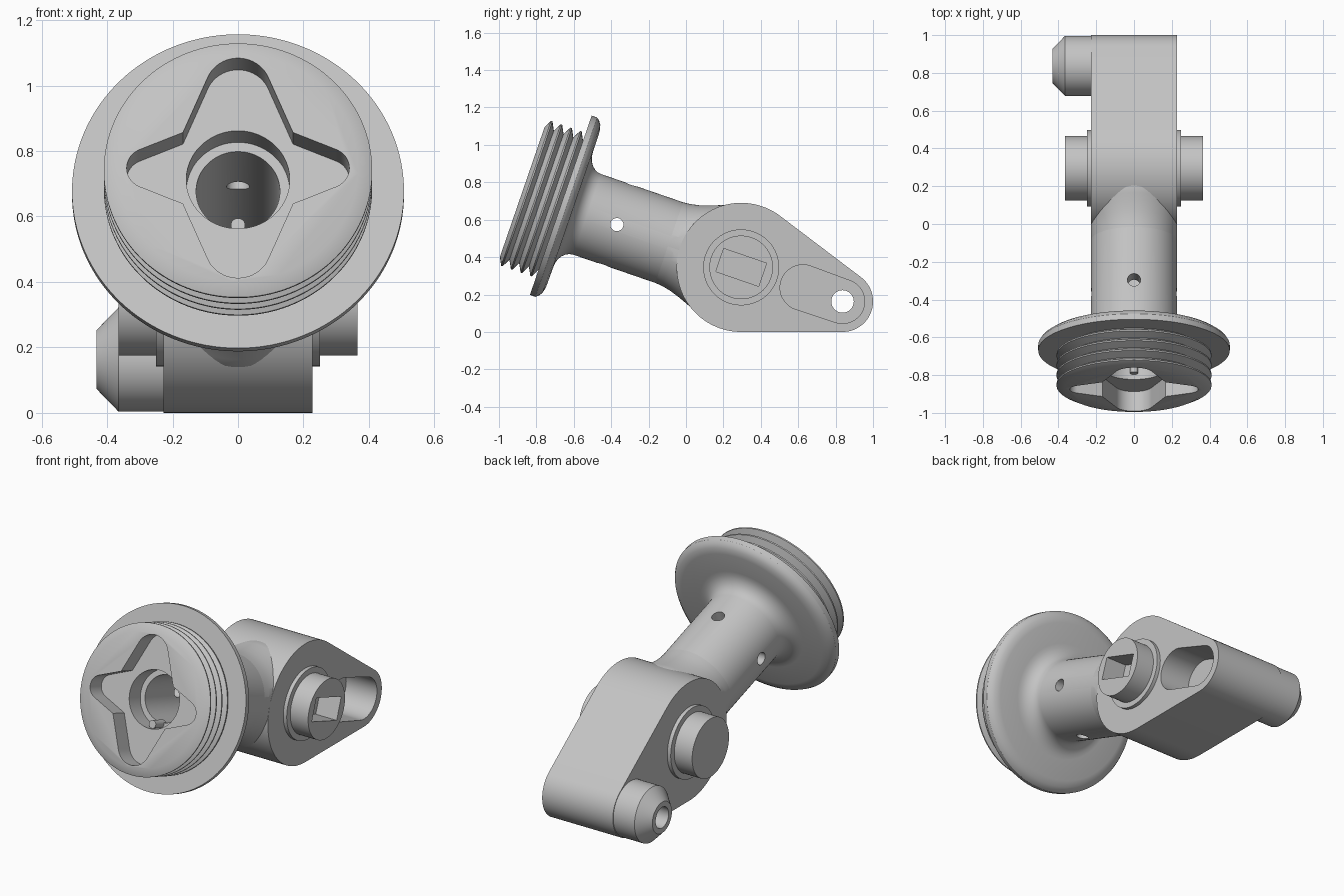
import bpy, bmesh
from math import sin, cos, radians, pi
from mathutils import Matrix, Vector

if "Cube" in bpy.data.objects:
    bpy.data.objects.remove(bpy.data.objects["Cube"], do_unlink=True)

grey = bpy.data.materials.new("plain grey")
grey.use_nodes = True
grey.diffuse_color = (0.55, 0.55, 0.55, 1)
grey.node_tree.nodes["Principled BSDF"].inputs["Base Color"].default_value = (0.55, 0.55, 0.55, 1)

TILT = radians(19)
HALF = 0.228                                  # half width of body, radius of neck
X = Vector((1, 0, 0))
UP = Vector((0, sin(TILT), cos(TILT)))        # square to the neck axis
PIVOT = Vector((0, 0.295, 0.345))
EYE = Vector((0, 0.837, 0.163))


def frame(origin, x, y):
    """Matrix with the given local x and y axes."""
    m = Matrix((x, y, x.cross(y))).transposed().to_4x4()
    m.translation = origin
    return m


NECK = frame(PIVOT, X, UP)                    # local z runs out along the neck
SIDE = frame(Vector(), Vector((0, 1, 0)), Vector((0, 0, 1)))   # local z is world x


def loft(name, rings, matrix):
    """Closed solid through rings of equal point count."""
    bm = bmesh.new()
    loops = [[bm.verts.new(matrix @ Vector(p)) for p in ring] for ring in rings]
    n = len(loops[0])
    for a, b in zip(loops, loops[1:]):
        for i in range(n):
            j = (i + 1) % n
            bm.faces.new((a[i], a[j], b[j], b[i]))
    bm.faces.new(loops[0][::-1])
    bm.faces.new(loops[-1])
    bmesh.ops.recalc_face_normals(bm, faces=bm.faces)
    mesh = bpy.data.meshes.new(name)
    bm.to_mesh(mesh)
    bm.free()
    mesh.materials.append(grey)
    ob = bpy.data.objects.new(name, mesh)
    bpy.context.collection.objects.link(ob)
    return ob


def lathe(name, profile, matrix, n=96):
    """Profile of (height, radius) spun round local z."""
    return loft(name, [[(r * cos(2 * pi * i / n), r * sin(2 * pi * i / n), z)
                        for i in range(n)] for z, r in profile], matrix)


def prism(name, outline, z0, z1, matrix):
    return loft(name, [[(x, y, z) for x, y in outline] for z in (z0, z1)], matrix)


def hull(circles, n=128):
    """Outline wrapped round circles given as (x, y, radius)."""
    points = []
    for i in range(n):
        u, v = cos(2 * pi * i / n), sin(2 * pi * i / n)
        x, y, r = max(circles, key=lambda c: c[0] * u + c[1] * v + c[2])
        points.append((x + r * u, y + r * v))
    return points


def arc(x, y, r, start, end, n=10):
    angles = [radians(start + (end - start) * i / n) for i in range(n + 1)]
    return [(x + r * cos(a), y + r * sin(a)) for a in angles]


def combine(ob, tool, operation="DIFFERENCE"):
    mod = ob.modifiers.new("cut", "BOOLEAN")
    mod.operation, mod.solver, mod.object = operation, "EXACT", tool
    bpy.ops.object.select_all(action="DESELECT")
    bpy.context.view_layer.objects.active = ob
    ob.select_set(True)
    bpy.ops.object.modifier_apply(modifier=mod.name)


def at(p):
    return Matrix.Translation(p) @ SIDE


# Head: neck, filleted flange and threaded collar in one turned profile
profile = [(0.1, HALF), (0.87, HALF)]
profile += [(0.87 + 0.08 * sin(a), 0.323 - 0.095 * cos(a))
            for a in (radians(15 * k) for k in range(1, 7))]
profile += [(0.952, 0.44), (0.96, 0.475), (0.975, 0.497), (0.99, 0.507), (1.02, 0.507)]
for k in range(4):
    s = 1.02 + 0.055 * k
    profile += [(s, 0.365), (s + 0.023, 0.41), (s + 0.031, 0.41)]
profile += [(1.238, 0.367)]
head = lathe("threaded_head", profile, NECK, 128)

# Neck blend: flare where the neck runs into the body, trimmed to body width
blend = lathe("neck_blend", [(0.1, 0.2), (0.15, 0.29), (0.2, 0.284), (0.23, 0.272), (0.27, 0.257),
                             (0.32, 0.241), (0.37, 0.231), (0.42, 0.227)], NECK)
slab = prism("slab_cutter", [(-0.227, -1), (0.227, -1), (0.227, 1), (-0.227, 1)], -1, 1, NECK)
combine(blend, slab, "INTERSECT")

# Body: lever plate with pivot trunnions and a tapered boss
body = prism("lever_body", hull([(PIVOT.y, PIVOT.z, 0.345), (EYE.y, EYE.z, 0.163)]),
             -HALF, HALF, SIDE)
pivot = lathe("pivot_tool", [(-0.365, 0.17), (-0.25, 0.17), (-0.25, 0.203), (0.25, 0.203),
                             (0.25, 0.17), (0.365, 0.17)], at(PIVOT))
boss = lathe("boss_tool", [(-0.432, 0.09), (-0.365, 0.159), (0, 0.159)], at(EYE))
for tool in (pivot, boss):
    combine(body, tool, "UNION")

# Cutters
quarter = arc(0.275, 0, 0.065, 0, 68) + [(0.168, 0.115)] + arc(0, 0.255, 0.1, 22, 90)
half = quarter + [(-x, y) for x, y in quarter[-2::-1]]
star = prism("star_cutter", half + [(x, -y) for x, y in half[-2:0:-1]], 1.128, 1.4, NECK)
counterbore = lathe("counterbore_cutter", [(1.02, 0.158), (1.2, 0.158)], NECK)
bore = lathe("bore_cutter", [(0.3, 0.128), (1.1, 0.128)], NECK)
hole_spot = NECK @ Vector((0, 0, 0.703))
side_hole = lathe("side_hole_cutter", [(-0.5, 0.035), (0.5, 0.035)], at(hole_spot), 32)
top_hole = lathe("top_hole_cutter", [(-0.5, 0.035), (0.5, 0.035)],
                 frame(hole_spot, UP.cross(X), X) @ Matrix.Rotation(pi, 4, "X"), 32)
tilted = at(PIVOT) @ Matrix.Rotation(-TILT, 4, "Z")
recess = prism("recess_cutter", [(-0.121, -0.065), (0.121, -0.065), (0.121, 0.065), (-0.121, 0.065)],
               0.23, 0.5, tilted)
slot = prism("slot_cutter", hull([(EYE.y, EYE.z, 0.118), (0.625, 0.237, 0.122)]), 0.03, 0.5, SIDE)
eye = lathe("eye_cutter", [(-0.6, 0.06), (0.6, 0.06)], at(EYE), 48)

for ob, tools in ((head, (star, counterbore, bore, side_hole, top_hole)),
                  (blend, (bore,)), (body, (bore, recess, slot, eye))):
    for tool in tools:
        combine(ob, tool)
for tool in (slab, pivot, boss, star, counterbore, bore, side_hole, top_hole, recess, slot, eye):
    bpy.data.objects.remove(tool, do_unlink=True)

# Small locating key on the counterbore shelf
key = lathe("locating_key", [(1.0, 0.022), (1.1, 0.022)],
            NECK @ Matrix.Translation((0, -0.137, 0)), 24)

for ob in (head, blend, body, key):
    bpy.ops.object.select_all(action="DESELECT")
    bpy.context.view_layer.objects.active = ob
    ob.select_set(True)
    bpy.ops.object.shade_smooth_by_angle(angle=radians(28))
